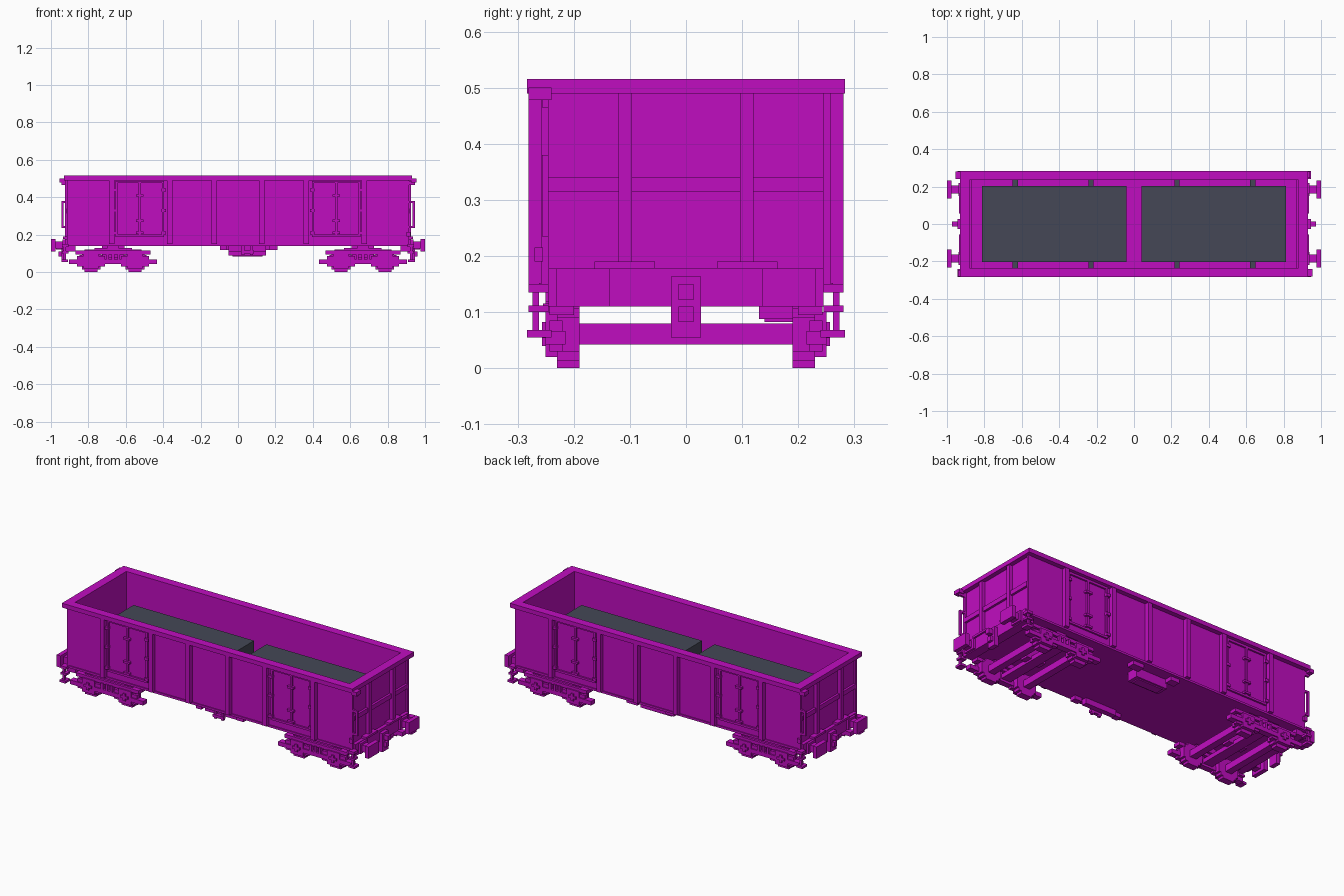
import bpy, bmesh
from mathutils import Vector

if "Cube" in bpy.data.objects:
    bpy.data.objects.remove(bpy.data.objects["Cube"], do_unlink=True)


def material(name, rgb):
    m = bpy.data.materials.new(name)
    m.use_nodes = True
    m.diffuse_color = (*rgb, 1)
    m.node_tree.nodes["Principled BSDF"].inputs["Base Color"].default_value = (*rgb, 1)
    return m


MAGENTA = material("magenta paint", (0.53, 0.004, 0.53))
GREY = material("slate grey cargo", (0.058, 0.064, 0.092))
ENDS = (-1, 1)


def part(name, boxes, mat=MAGENTA):
    """One object from boxes given as (x0, x1, y0, y1, z0, z1)."""
    bm = bmesh.new()
    for x0, x1, y0, y1, z0, z1 in boxes:
        lo = Vector((min(x0, x1), min(y0, y1), min(z0, z1)))
        hi = Vector((max(x0, x1), max(y0, y1), max(z0, z1)))
        for v in bmesh.ops.create_cube(bm, size=1)["verts"]:
            v.co = Vector([(lo[i] + hi[i]) / 2 + v.co[i] * (hi[i] - lo[i]) for i in range(3)])
    me = bpy.data.meshes.new(name)
    bm.to_mesh(me)
    bm.free()
    me.materials.append(mat)
    ob = bpy.data.objects.new(name, me)
    bpy.context.collection.objects.link(ob)
    return ob


def flip(boxes, sx=1, sy=1):
    return [(a * sx, b * sx, c * sy, d * sy, e, f) for a, b, c, d, e, f in boxes]


# Open body: floor, walls and overhanging rim
part("floor", [(-.905, .905, -.256, .256, .14, .165)])
for s, side in ((-1, "front"), (1, "back")):
    part(side + "_wall", flip([(-.905, .905, .235, .256, .165, .495)], 1, s))
    part(side + "_rim", flip([(-.931, .931, .234, .283, .49, .515)], 1, s))
    part(side + "_sill", flip([(-.905, .905, .256, .262, .14, .152)], 1, s))
    # Upright stakes along the side
    part(side + "_stakes", flip([(x - .0135, x + .0135, .25, .281, .15, .49)
                                 for x in (-.675, -.365, -.127, .127, .365, .675)], 1, s))
    # Paired doors with frame, hinges and latch bar
    for e in ENDS:
        c = e * .525
        frame = [(c - .13, c + .13, .25, .266, .188, .2), (c - .13, c + .13, .25, .266, .475, .488),
                 (c - .13, c - .118, .25, .266, .188, .488), (c + .118, c + .13, .25, .266, .188, .488),
                 (c - .006, c + .006, .25, .266, .2, .475)]
        hinges = [(c + d - .012, c + d + .012, .25, .274, z - .008, z + .008)
                  for d in (-.128, .128) for z in (.21, .33, .44)]
        latch = [(c - .02, c + .02, .25, .274, z - .006, z + .006) for z in (.21, .275, .41)]
        part(side + "_doors", flip(frame + hinges + latch, 1, s))

for e, end in ((-1, "right"), (1, "left")):
    part(end + "_end_wall", flip([(.88, .905, -.256, .256, .14, .495)], e))
    part(end + "_end_rim", flip([(.88, .931, -.234, .234, .49, .515)], e))
    # End stakes, corner posts and horizontal rib
    ribs = [(.9, .925, s * .096, s * .12, .11, .49) for s in ENDS]
    ribs += [(.9, .914, s * .245, s * .258, .15, .49) for s in ENDS]
    ribs += [(.9, .918, -.245, .245, .314, .34)]
    part(end + "_end_ribs", flip(ribs, e))
    # Headstock beam with treads above the buffers
    part(end + "_headstock", flip([(.87, .925, -.245, .245, .11, .178),
                                   (.9, .935, .055, .163, .178, .19),
                                   (.9, .935, -.163, -.055, .178, .19)], e))
    # Buffers
    for s in ENDS:
        part(end + "_buffer", flip([(.975, 1, .136, .232, .11, .178),
                                    (.92, .978, .163, .205, .125, .163),
                                    (.92, .938, .15, .218, .115, .175)], e, s))
        # Corner step on a bent hanger
        part(end + "_corner_step", flip([(.908, .945, .24, .283, .055, .068),
                                         (.92, .932, .262, .274, .06, .14),
                                         (.905, .94, .245, .281, .1, .112),
                                         (.905, .94, .245, .281, .135, .15)], e, s))
    # Coupling hook
    part(end + "_coupling", flip([(.92, .945, -.027, .027, .055, .163),
                                  (.94, .972, -.013, .013, .122, .15),
                                  (.94, .96, -.013, .013, .082, .11)], e))
    # Handrail on one corner, opposite at the other end
    part(end + "_handrail", flip([(.933, .945, .245, .257, .235, .38),
                                  (.9, .945, .245, .257, .235, .247),
                                  (.9, .945, .245, .257, .368, .38),
                                  (.9, .945, .245, .257, .465, .488),
                                  (.925, .955, .24, .281, .478, .5),
                                  (.9, .922, .255, .27, .19, .215)], e, -e))

# Cargo blocks on cross bearers
for e, end in ((-1, "right"), (1, "left")):
    part(end + "_cargo", [(e * .04, e * .812, -.204, .204, .165, .35)], GREY)
    part(end + "_cargo_bearers", [(e * x - .014, e * x + .014, -.235, .235, .165, .19)
                                  for x in (.23, .635)], GREY)

# Bogies
for e, end in ((-1, "right"), (1, "left")):
    mid = e * .668
    axles = (mid - .117, mid + .117)
    part(end + "_axles", [(a - .02, a + .02, -.23, .23, .042, .08) for a in axles])
    part(end + "_bogie_pivot", [(mid - .06, mid + .06, -.025, .025, .066, .145),
                                (mid - .03, mid + .03, -.23, .23, .055, .08)])
    for s, side in ((-1, "front"), (1, "back")):
        wheels, frame = [], []
        for a in axles:
            # Stepped wheel
            for h, z0, z1 in ((.035, 0, .12), (.05, .014, .106), (.062, .03, .09)):
                wheels.append((a - h, a + h, .19, .23, z0, z1))
            # Axle box with a raised cross
            frame += [(a - .075, a + .075, .22, .243, .03, .085),
                      (a - .118, a + .118, .215, .25, .042, .066),
                      (a - .04, a + .04, .225, .25, .02, .1),
                      (a - .024, a + .024, .24, .257, .054, .068),
                      (a - .008, a + .008, .24, .257, .04, .082)]
        # Top beam, outer guards and spring bars
        frame += [(mid - .2, mid + .2, .2, .243, .095, .115),
                  (mid - .1, mid + .1, .185, .23, .112, .128),
                  (mid - .03, mid + .03, .185, .225, .12, .142)]
        frame += [(mid + d - .007, mid + d + .007, .215, .25, .05, .1) for d in (-.03, 0, .03)]
        part(f"{end}_{side}_wheels", flip(wheels, 1, s))
        part(f"{end}_{side}_bogie_frame", flip(frame, 1, s))

# Brake gear under the middle
part("brake_box", [(-.05, .15, .13, .2, .088, .142), (-.03, .13, .14, .19, .082, .09),
                   (-.095, -.04, .2, .245, .118, .142), (.14, .21, .2, .245, .118, .142)])
part("brake_levers", [(-.095, -.06, -.25, -.215, .118, .142), (.165, .21, -.25, -.215, .118, .142),
                      (.02, .035, -.25, -.235, .09, .142), (.065, .08, -.25, -.235, .09, .142),
                      (.015, .085, -.255, -.235, .1, .115), (-.05, .15, -.23, -.2, .108, .142)])
